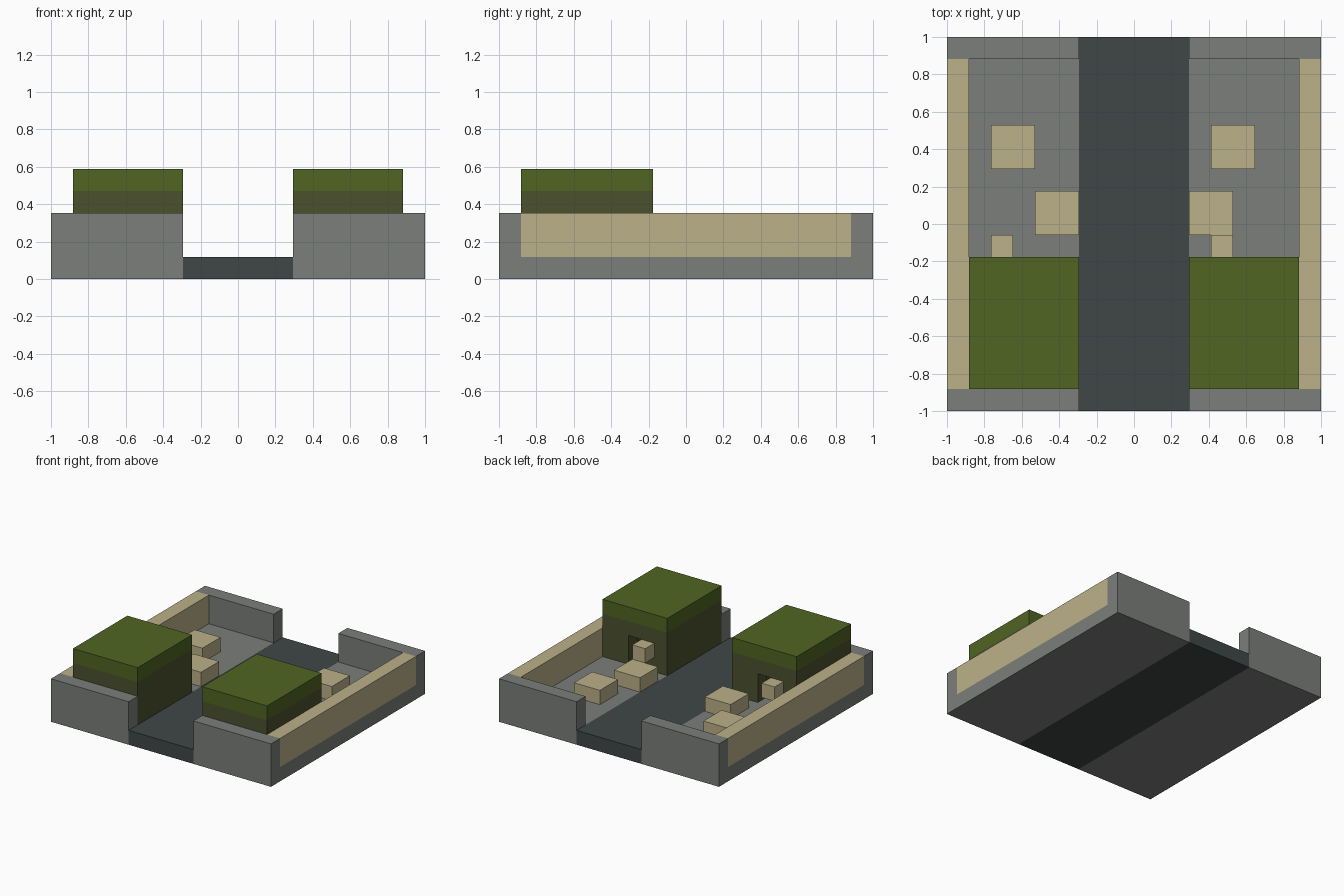
import bpy
import bmesh
from mathutils import Matrix, Vector

if "Cube" in bpy.data.objects:
    bpy.data.objects.remove(bpy.data.objects["Cube"])

CELLS = 17           # the model is laid out on a grid of cells
U = 2 / CELLS


def material(name, rgb):
    mat = bpy.data.materials.new(name)
    mat.use_nodes = True
    color = (*rgb, 1)
    mat.diffuse_color = color
    bsdf = mat.node_tree.nodes["Principled BSDF"]
    bsdf.inputs["Base Color"].default_value = color
    bsdf.inputs["Roughness"].default_value = 0.9
    return mat


GREY = material("concrete grey", (0.198, 0.209, 0.195))
ROAD = material("asphalt dark grey", (0.051, 0.061, 0.061))
SAND = material("sand", (0.497, 0.440, 0.250))
ROOF = material("roof green", (0.080, 0.130, 0.016))
WALL = material("wall dark green", (0.070, 0.082, 0.026))


def boxes(name, mat, *spans):
    """One object from boxes, each given as (x range, y range, z range) in cells."""
    bm = bmesh.new()
    for span in spans:
        low, high = (Vector(corner) for corner in zip(*span))
        middle = (low + high) / 2 - Vector((CELLS / 2, CELLS / 2, 0))
        place = Matrix.Translation(middle * U) @ Matrix.Diagonal((*((high - low) * U), 1))
        bmesh.ops.create_cube(bm, size=1, matrix=place)
    mesh = bpy.data.meshes.new(name)
    bm.to_mesh(mesh)
    bm.free()
    mesh.materials.append(mat)
    obj = bpy.data.objects.new(name, mesh)
    bpy.context.collection.objects.link(obj)
    return obj


def flip(span):
    """Mirror a box span to the other side of the road."""
    (a, b), y, z = span
    return (CELLS - b, CELLS - a), y, z


# Road through the middle
boxes("road", ROAD, ((6, 11), (0, 17), (0, 1)))

for side, turn in (("left", lambda s: s), ("right", flip)):
    # Ground slab and enclosing walls
    boxes(side + "_ground", GREY, turn(((11, 17), (0, 17), (0, 1))))
    boxes(side + "_front_wall", GREY, turn(((11, 17), (0, 1), (1, 3))))
    boxes(side + "_back_wall", GREY, turn(((11, 17), (16, 17), (1, 3))))
    boxes(side + "_side_wall", SAND, turn(((16, 17), (1, 16), (1, 3))))

    # Hollow hut with a doorway in its back wall
    boxes(side + "_hut_walls", WALL, *map(turn, (
        ((11, 12), (1, 7), (1, 4)),
        ((15, 16), (1, 7), (1, 4)),
        ((12, 15), (1, 2), (1, 4)),
        ((12, 13), (6, 7), (1, 4)),
        ((14, 15), (6, 7), (1, 4)),
        ((13, 14), (6, 7), (3, 4)))))
    boxes(side + "_hut_roof", ROOF, turn(((11, 16), (1, 7), (4, 5))))

    # Crate beside the road
    boxes(side + "_road_crate", SAND, turn(((11, 13), (8, 10), (1, 2))))

# Crates and door boxes that are not mirrored
for side, x in (("left", 12), ("right", 2)):
    boxes(side + "_yard_crate", SAND, ((x, x + 2), (11, 13), (1, 2)))
    boxes(side + "_door_box", SAND, ((x, x + 1), (7, 8), (2, 3)))
